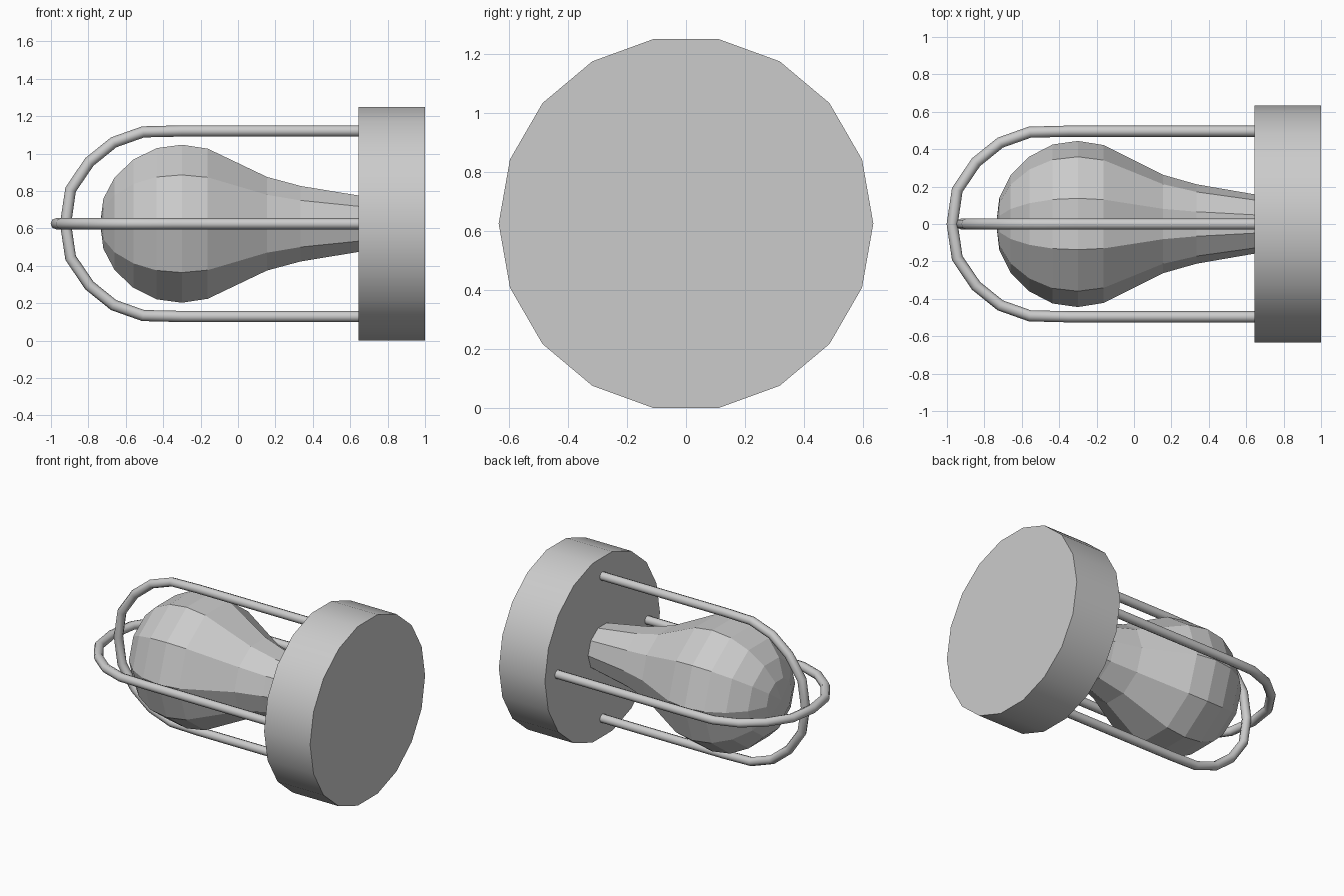
import bpy, bmesh
from math import cos, sin, pi, radians

if "Cube" in bpy.data.objects:
    bpy.data.objects.remove(bpy.data.objects["Cube"])

CZ = 0.625    # height of the lamp's axis, which runs along x
WALL = 0.645  # x of the base's inner face


def lathe_x(name, profile, sides):
    """Revolve (x, radius) points round the lamp axis; radius 0 makes a tip."""
    bm = bmesh.new()
    rings = []
    for x, r in profile:
        if r == 0:
            rings.append([bm.verts.new((x, 0, CZ))] * sides)
        else:
            rings.append([bm.verts.new((x, r * cos(2 * pi * i / sides),
                                        CZ + r * sin(2 * pi * i / sides)))
                          for i in range(sides)])
    for a, b in zip(rings, rings[1:]):
        for i in range(sides):
            j = (i + 1) % sides
            bm.faces.new(list(dict.fromkeys((a[i], a[j], b[j], b[i]))))
    for ring in (rings[0], rings[-1]):
        if ring[0] is not ring[1]:
            bm.faces.new(ring)
    bmesh.ops.recalc_face_normals(bm, faces=bm.faces)
    me = bpy.data.meshes.new(name)
    bm.to_mesh(me)
    bm.free()
    ob = bpy.data.objects.new(name, me)
    bpy.context.collection.objects.link(ob)
    return ob


def smooth(ob, angle):
    bpy.ops.object.select_all(action='DESELECT')
    ob.select_set(True)
    bpy.context.view_layer.objects.active = ob
    bpy.ops.object.shade_smooth_by_angle(angle=radians(angle))


def hoop(name, shift, vertical):
    """U-shaped wire, mirrored about the lamp axis."""
    half = [(WALL + 0.02, 0.496), (-0.3 + shift, 0.496), (-0.507 + shift, 0.491),
            (-0.665 + shift, 0.435), (-0.795 + shift, 0.33), (-0.895 + shift, 0.182)]
    path = half + [(-0.922 + shift, 0)] + [(x, -d) for x, d in reversed(half)]
    cu = bpy.data.curves.new(name + "_path", 'CURVE')
    cu.dimensions = '3D'
    cu.bevel_depth = 0.03
    cu.bevel_resolution = 2
    sp = cu.splines.new('POLY')
    sp.points.add(len(path) - 1)
    for p, (x, d) in zip(sp.points, path):
        p.co = (x, 0, CZ + d, 1) if vertical else (x, d, CZ, 1)
    ob = bpy.data.objects.new(name, cu)
    bpy.context.collection.objects.link(ob)
    bpy.ops.object.select_all(action='DESELECT')
    ob.select_set(True)
    bpy.context.view_layer.objects.active = ob
    bpy.ops.object.convert(target='MESH')
    smooth(bpy.context.object, 50)


# Round mounting base
smooth(lathe_x("mounting_base", [(WALL, 0.634), (1.0, 0.634)], 18), 30)

# Faceted bulb, neck sunk slightly into the base
lathe_x("bulb", [(-0.737, 0), (-0.72, 0.14), (-0.66, 0.26), (-0.56, 0.36),
                 (-0.435, 0.425), (-0.30, 0.444), (-0.162, 0.422), (0.155, 0.263),
                 (0.335, 0.212), (WALL + 0.02, 0.155)], 10)

# Wire cage: two crossed hoops
hoop("cage_hoop_vertical", 0, True)
hoop("cage_hoop_horizontal", -0.05, False)
